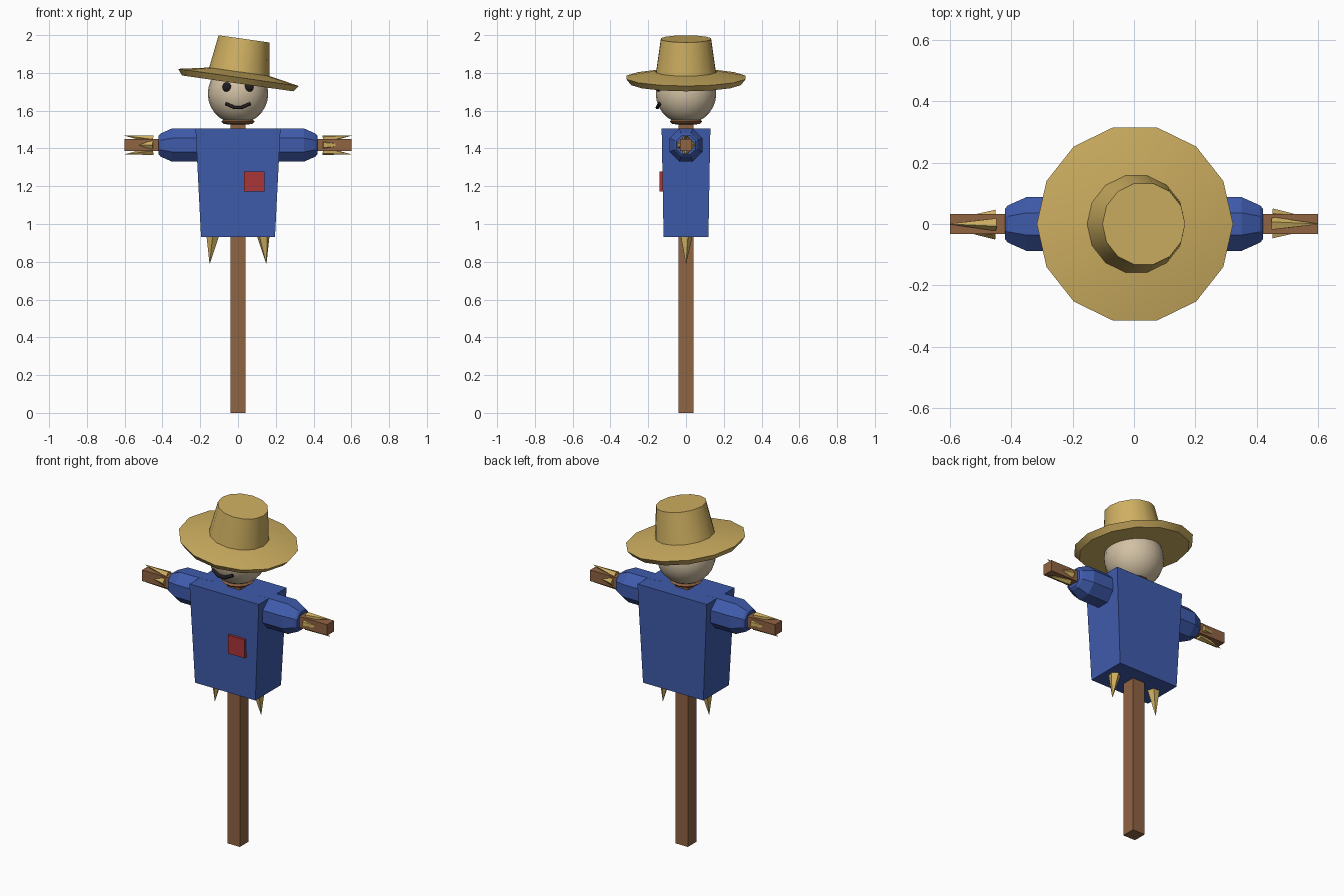
import bpy, bmesh, math
from mathutils import Vector, Matrix

cube = bpy.data.objects.get("Cube")
if cube:
    bpy.data.objects.remove(cube)


def material(name, rgb):
    m = bpy.data.materials.new(name)
    m.use_nodes = True
    m.diffuse_color = (*rgb, 1)
    m.node_tree.nodes["Principled BSDF"].inputs["Base Color"].default_value = (*rgb, 1)
    return m


WOOD = material("wood", (0.28, 0.125, 0.055))
SHIRT = material("blue_cloth", (0.05, 0.105, 0.41))
STRAW = material("straw", (0.62, 0.43, 0.12))
SACK = material("sackcloth", (0.64, 0.53, 0.37))
PATCH = material("red_cloth", (0.40, 0.035, 0.04))
DARK = material("dark_thread", (0.015, 0.012, 0.014))


def finish(name, bm, mat, smooth=None):
    bmesh.ops.recalc_face_normals(bm, faces=bm.faces[:])
    mesh = bpy.data.meshes.new(name)
    bm.to_mesh(mesh)
    bm.free()
    mesh.materials.append(mat)
    obj = bpy.data.objects.new(name, mesh)
    bpy.context.collection.objects.link(obj)
    if smooth:
        bpy.ops.object.select_all(action="DESELECT")
        obj.select_set(True)
        bpy.context.view_layer.objects.active = obj
        bpy.ops.object.shade_smooth_by_angle(angle=math.radians(smooth))
    return obj


def box(name, center, size, mat, bottom_scale=(1, 1)):
    bm = bmesh.new()
    bmesh.ops.create_cube(bm, size=1)
    for v in bm.verts:
        if v.co.z < 0:
            v.co.x *= bottom_scale[0]
            v.co.y *= bottom_scale[1]
        v.co = Vector(center) + v.co * Vector(size)
    return finish(name, bm, mat)


def lathe(name, profile, sides, frame, mat, smooth=None, turn=0):
    """Revolve (radius, height) pairs about local z, with capped ends."""
    bm = bmesh.new()
    rings = []
    for r, h in profile:
        angles = [turn + math.tau * i / sides for i in range(sides)]
        rings.append([bm.verts.new(frame @ Vector((r * math.cos(a), r * math.sin(a), h)))
                      for a in angles])
    for low, high in zip(rings, rings[1:]):
        for i in range(sides):
            j = (i + 1) % sides
            bm.faces.new((low[i], low[j], high[j], high[i]))
    bm.faces.new(rings[0])
    bm.faces.new(rings[-1])
    return finish(name, bm, mat, smooth)


def ball(name, center, size, mat, u, v):
    bm = bmesh.new()
    bmesh.ops.create_uvsphere(bm, u_segments=u, v_segments=v, radius=1)
    for vert in bm.verts:
        vert.co = Vector(center) + vert.co * Vector(size)
    return finish(name, bm, mat, 35)


def straw(name, base, tip, radius):
    base, tip = Vector(base), Vector(tip)
    axis = tip - base
    frame = Matrix.Translation(base) @ axis.to_track_quat("Z", "Y").to_matrix().to_4x4()
    lathe(name, [(radius, 0), (0.001, axis.length)], 5, frame, STRAW)


# Wooden frame
ARM_Z = 1.418
box("post", (0, 0, 0.77), (0.08, 0.08, 1.54), WOOD)
box("crossbar", (0, 0, ARM_Z), (1.2, 0.064, 0.064), WOOD)

# Shirt body and patch
box("shirt", (0, 0, 1.218), (0.45, 0.258, 0.575), SHIRT, (0.87, 0.92))
box("patch", (0.086, -0.13, 1.225), (0.108, 0.02, 0.108), PATCH)

# Sleeves and straw, one set per side
for side, s in (("left", 1), ("right", -1)):
    along = Matrix.Translation((0, 0, ARM_Z)) @ Matrix.Rotation(s * math.pi / 2, 4, "Y")
    lathe(side + "_sleeve", [(0.095, 0.15), (0.095, 0.35), (0.066, 0.41), (0.055, 0.42)],
          8, along, SHIRT, turn=math.pi / 8)
    for i, (y, z) in enumerate(((0, 1), (0, -1), (1, 0), (-1, 0))):
        straw(f"{side}_hand_straw_{i + 1}",
              (s * 0.45, y * 0.028, ARM_Z + z * 0.03),
              (s * 0.6, y * 0.012, ARM_Z + z * 0.05), 0.023)
    straw(side + "_hem_straw", (s * 0.132, 0, 0.96), (s * 0.15, 0, 0.79), 0.04)

# Head, neck tie and face
ball("head", (0, 0, 1.69), (0.16, 0.16, 0.16), SACK, 20, 14)
lathe("neck_tie", [(0.06, 1.528), (0.075, 1.53), (0.088, 1.542), (0.075, 1.555)],
      14, Matrix.Identity(4), WOOD, 35)
for side, s in (("left", 1), ("right", -1)):
    ball(side + "_eye", (s * 0.06, -0.144, 1.725), (0.025, 0.016, 0.025), DARK, 10, 8)

mouth = bpy.data.curves.new("mouth", "CURVE")
mouth.dimensions = "3D"
mouth.bevel_depth = 0.01
mouth.bevel_resolution = 1
mouth.use_fill_caps = True
line = mouth.splines.new("POLY")
line.points.add(3)
for p, (x, y, z) in zip(line.points, ((-0.065, -0.14, 1.637), (-0.02, -0.152, 1.617),
                                      (0.02, -0.152, 1.617), (0.065, -0.14, 1.637))):
    p.co = (x, y, z, 1)
mouth.materials.append(DARK)
bpy.context.collection.objects.link(bpy.data.objects.new("mouth", mouth))

# Tilted straw hat
tilt = Matrix.Translation((0.003, 0, 1.776)) @ Matrix.Rotation(math.radians(8.1), 4, "Y")
lathe("hat_brim", [(0.298, -0.032), (0.323, 0), (0.15, 0.032)], 14, tilt, STRAW, 30)
lathe("hat_crown", [(0.163, 0.02), (0.136, 0.206)], 14, tilt, STRAW, 30)
